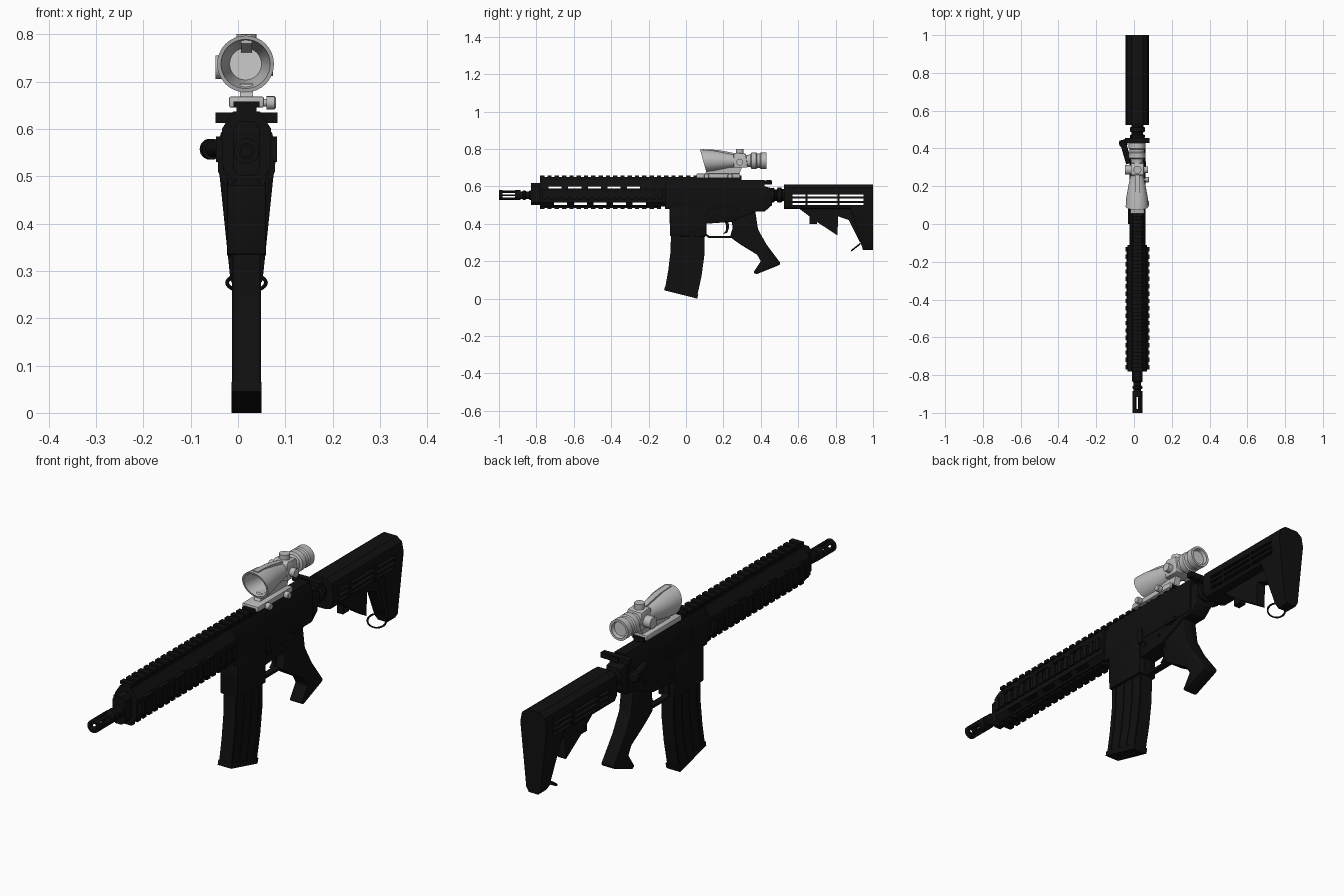
import bpy, bmesh, math
from mathutils import Matrix, Vector

cube = bpy.data.objects.get("Cube")
if cube:
    bpy.data.objects.remove(cube, do_unlink=True)

CX = 0.018      # centre line of the body
BZ = 0.553      # bore height
made = []


def material(name, value):
    m = bpy.data.materials.new(name)
    m.use_nodes = True
    m.diffuse_color = (value, value, value, 1)
    m.node_tree.nodes["Principled BSDF"].inputs["Base Color"].default_value = m.diffuse_color
    return m


BLACK = material("matte black", 0.005)
GREY = material("light grey", 0.5)
GLASS = material("pale glass", 0.6)


def finish(name, bm, mat):
    bmesh.ops.remove_doubles(bm, verts=bm.verts, dist=1e-5)
    bmesh.ops.recalc_face_normals(bm, faces=bm.faces)
    me = bpy.data.meshes.new(name)
    bm.to_mesh(me)
    bm.free()
    me.materials.append(mat)
    ob = bpy.data.objects.new(name, me)
    bpy.context.collection.objects.link(ob)
    made.append(ob)
    return ob


def boxes(name, items, mat=BLACK):
    """Boxes given as x0, x1, y0, y1, z0, z1."""
    bm = bmesh.new()
    for x0, x1, y0, y1, z0, z1 in items:
        mid = Vector((x0 + x1, y0 + y1, z0 + z1)) / 2
        size = Matrix.Diagonal((x1 - x0, y1 - y0, z1 - z0, 1))
        bmesh.ops.create_cube(bm, size=1, matrix=Matrix.Translation(mid) @ size)
    return finish(name, bm, mat)


def extrude(name, pts, to3d, step, mat=BLACK, bevel=0):
    bm = bmesh.new()
    face = bm.faces.new([bm.verts.new(to3d(*p)) for p in pts])
    out = bmesh.ops.extrude_face_region(bm, geom=[face])
    bmesh.ops.translate(bm, verts=[v for v in out["geom"] if isinstance(v, bmesh.types.BMVert)], vec=step)
    if bevel:
        bmesh.ops.bevel(bm, geom=bm.edges[:], offset=bevel, segments=2, profile=0.5, affect='EDGES')
    return finish(name, bm, mat)


def side_profile(name, pts, half, mat=BLACK, bevel=0, cx=CX):
    return extrude(name, pts, lambda y, z: (cx - half, y, z), (2 * half, 0, 0), mat, bevel)


def end_profile(name, half_pts, y0, y1, mat=BLACK):
    pts = [(CX + w, z) for w, z in half_pts] + [(CX - w, z) for w, z in reversed(half_pts)]
    return extrude(name, pts, lambda x, z: (x, y0, z), (0, y1 - y0, 0), mat)


def lathe(name, prof, origin=(CX, 0, BZ), axis='Y', mat=BLACK, n=28, closed=False):
    """Spin (distance along axis, radius) points round the axis."""
    bm = bmesh.new()
    rings = []
    for d, r in prof:
        ring = []
        for i in range(n):
            a = math.tau * i / n
            c, s = r * math.cos(a), r * math.sin(a)
            off = {'X': (d, c, s), 'Y': (c, d, s), 'Z': (c, s, d)}[axis]
            ring.append(bm.verts.new(Vector(origin) + Vector(off)))
        rings.append(ring)
    for a, b in zip(rings, rings[1:] + rings[:1] if closed else rings[1:]):
        for i in range(n):
            j = (i + 1) % n
            bm.faces.new((a[i], a[j], b[j], b[i]))
    return finish(name, bm, mat)


def rod(name, d0, d1, r, origin, axis='X', mat=BLACK, n=20):
    return lathe(name, [(d0, 0), (d0, r), (d1, r), (d1, 0)], origin, axis, mat, n)


def cut(ob, items):
    cutter = boxes("slot_cutter", items)
    made.remove(cutter)
    cutter.hide_render = True
    mod = ob.modifiers.new("slots", 'BOOLEAN')
    mod.operation, mod.solver, mod.object = 'DIFFERENCE', 'EXACT', cutter
    bpy.context.view_layer.objects.active = ob
    bpy.ops.object.modifier_apply(modifier=mod.name)
    bpy.data.objects.remove(cutter, do_unlink=True)


# Barrel and muzzle device: two collars joined by six bars
lathe("barrel", [(-0.91, 0.012), (-0.91, 0.02), (-0.875, 0.02), (-0.87, 0.026), (-0.86, 0.026), (-0.855, 0.02),
                 (-0.84, 0.02), (-0.835, 0.026), (-0.82, 0.026), (-0.815, 0.02), (-0.1, 0.02), (-0.1, 0)])
for i, (a, b) in enumerate([(-1, -0.98), (-0.915, -0.885)]):
    lathe(f"muzzle_collar_{i}", [(a, 0.016), (a, 0.027), (b, 0.027), (b, 0.016)], closed=True)
for i in range(6):
    bar = boxes(f"muzzle_bar_{i}", [(0.017, 0.0265, -0.99, -0.9, -0.005, 0.005)])
    bar.data.transform(Matrix.Translation((CX, 0, BZ)) @ Matrix.Rotation(i * math.tau / 6, 4, 'Y'))
end_profile("front_block", [(0.015, 0.5), (0.028, 0.515), (0.028, 0.6), (0.015, 0.617)], -0.83, -0.77)

# Handguard with through slots
guard = end_profile("handguard", [(0.03, 0.492), (0.05, 0.515), (0.052, 0.6), (0.028, 0.637)], -0.78, -0.11)
slots = []
for i in range(5):
    for z, shift in ((0.594, 0), (0.507, 0.03)):
        y = -0.735 + 0.105 * i + shift
        slots.append((CX - 0.1, CX + 0.1, y, y + 0.07, z - 0.006, z + 0.006))
cut(guard, slots)

# Toothed rails on four sides
PITCH = 0.039


def rail(name, y0, count, x0, x1, z0, z1, base):
    teeth = [(x0, x1, y0 + i * PITCH, y0 + i * PITCH + 0.023, z0, z1) for i in range(count)]
    boxes(name + "_teeth", teeth)
    boxes(name + "_base", [base[:2] + (y0, y0 + count * PITCH - 0.016) + base[2:]])


rail("top_rail", -0.78, 28, CX - 0.027, CX + 0.027, 0.645, 0.658, (CX - 0.021, CX + 0.021, 0.625, 0.65))
rail("bottom_rail", -0.78, 17, CX - 0.027, CX + 0.027, 0.48, 0.49, (CX - 0.021, CX + 0.021, 0.485, 0.5))
for side, s in (("left", 1), ("right", -1)):
    a, b = sorted((CX + s * 0.056, CX + s * 0.064))
    c, d = sorted((CX + s * 0.045, CX + s * 0.059))
    rail(side + "_rail", -0.77, 17, a, b, 0.53, 0.584, (c, d, 0.537, 0.577))

# Receiver
end_profile("upper_receiver", [(0.038, 0.48), (0.042, 0.5), (0.042, 0.59), (0.024, 0.635)], -0.112, 0.42)
side_profile("lower_receiver", [(-0.088, 0.5), (-0.088, 0.4), (0.1, 0.4), (0.24, 0.41), (0.37, 0.465), (0.42, 0.465),
                                (0.46, 0.5), (0.46, 0.59), (0.42, 0.6), (0.4, 0.52)], 0.036, bevel=0.003)
side_profile("magazine_well", [(-0.088, 0.49), (-0.086, 0.335), (0.105, 0.33), (0.105, 0.49)], 0.041, bevel=0.004)
boxes("ejection_cover", [(CX - 0.049, CX - 0.04, 0.0, 0.17, 0.53, 0.585)])
boxes("charging_handle", [(-0.048, 0.083, 0.43, 0.455, 0.612, 0.635), (CX - 0.02, CX + 0.02, 0.3, 0.46, 0.61, 0.632)])
assist = lathe("forward_assist", [(-0.13, 0), (-0.13, 0.016), (-0.03, 0.016), (-0.03, 0.022), (-0.008, 0.022),
                                  (0, 0.015), (0, 0)], (0, 0, 0))
assist.data.transform(Matrix.Translation((-0.062, 0.445, 0.557)) @ Matrix.Rotation(math.radians(16), 4, 'Z'))
for i, (y, z, r) in enumerate([(-0.06, 0.47, 0.008), (0.13, 0.45, 0.012), (0.22, 0.45, 0.006), (0.3, 0.48, 0.013),
                               (0.38, 0.5, 0.009)]):
    rod(f"receiver_pin_{i}", -0.041, 0.041, r, (CX, y, z))
boxes("selector_lever", [(CX + 0.036, CX + 0.046, 0.27, 0.33, 0.474, 0.488)])
boxes("bolt_catch", [(CX + 0.036, CX + 0.047, 0.1, 0.125, 0.46, 0.52)])

# Trigger group and grip
side_profile("trigger_guard", [(0.1, 0.34), (0.12, 0.325), (0.25, 0.325), (0.25, 0.335), (0.125, 0.335),
                               (0.11, 0.345), (0.11, 0.42), (0.1, 0.42)], 0.013)
side_profile("trigger", [(0.2, 0.43), (0.215, 0.39), (0.212, 0.36), (0.195, 0.345), (0.22, 0.352), (0.229, 0.375),
                         (0.228, 0.43)], 0.008)
side_profile("pistol_grip", [(0.24, 0.43), (0.25, 0.38), (0.235, 0.33), (0.29, 0.29), (0.38, 0.235), (0.4, 0.2),
                             (0.36, 0.14), (0.375, 0.13), (0.5, 0.18), (0.505, 0.19), (0.43, 0.29), (0.385, 0.37),
                             (0.37, 0.47)] , 0.03, bevel=0.006)

# Curved magazine with raised ribs
FRONT = [(-0.08, 0.36), (-0.083, 0.25), (-0.095, 0.15), (-0.113, 0.05)]
BACK = [(0.1, 0.36), (0.098, 0.23), (0.083, 0.12), (0.06, 0.015)]


def magazine_strip(name, t0, t1, half):
    def edge(t):
        return [tuple(Vector(f).lerp(Vector(b), t)) for f, b in zip(FRONT, BACK)]
    side_profile(name, edge(t0) + edge(t1)[::-1], half)


magazine_strip("magazine", 0, 1, 0.028)
for i, t in enumerate((0.02, 0.3, 0.58, 0.86)):
    magazine_strip(f"magazine_rib_{i}", t, t + 0.12, 0.031)
side_profile("magazine_base", [(-0.112, 0.065), (-0.117, 0.045), (0.06, 0.0), (0.066, 0.022)], 0.032)

# Buffer tube and stock
lathe("buffer_tube", [(0.45, 0), (0.45, 0.038), (0.47, 0.04), (0.475, 0.03), (0.485, 0.03), (0.49, 0.04),
                      (0.51, 0.04), (0.515, 0.032), (0.56, 0.032), (0.56, 0)])
body = end_profile("stock_body", [(0.025, 0.478), (0.05, 0.485), (0.06, 0.51), (0.062, 0.56), (0.054, 0.592),
                                  (0.03, 0.61)], 0.525, 0.95)
butt = end_profile("stock_butt", [(0.022, 0.26), (0.034, 0.28), (0.062, 0.55), (0.054, 0.592), (0.03, 0.61)], 0, 1)
for v in butt.data.vertices:
    if v.co.y < 0.5:
        v.co.y = 0.94 - (v.co.z - 0.28) * 0.3
windows = [(CX - 0.1, CX + 0.1, a, b, z - 0.006, z + 0.006)
           for z in (0.506, 0.529, 0.552) for a, b in ((0.57, 0.64), (0.65, 0.81), (0.82, 0.95))]
cut(body, windows)
cut(butt, windows)
side_profile("stock_web", [(0.6, 0.485), (0.62, 0.47), (0.7, 0.41), (0.81, 0.338), (0.813, 0.44), (0.87, 0.42),
                           (0.93, 0.3), (0.95, 0.3), (0.95, 0.485)], 0.02)
boxes("stock_latch", [(CX - 0.014, CX + 0.014, 0.66, 0.7, 0.4, 0.46)])
bpy.ops.mesh.primitive_torus_add(major_radius=1, minor_radius=0.1, major_segments=28, minor_segments=8)
ring = bpy.context.object
ring.name = "sling_ring"
ring.data.transform(Matrix.Translation((CX, 0.908, 0.275)) @ Matrix.Rotation(math.radians(38), 4, 'X')
                    @ Matrix.Diagonal((0.041, 0.03, 0.04, 1)))
ring.data.materials.append(BLACK)
made.append(ring)

# Scope: slanted objective hood, tapered body, eyepiece
SZ = 0.737
scope = lathe("scope_body", [(0.2, 0.033), (0.12, 0.047), (0.08, 0.052), (0.08, 0.06), (0.14, 0.057), (0.2, 0.046),
                             (0.25, 0.036), (0.32, 0.03), (0.345, 0.034), (0.35, 0.044), (0.375, 0.044),
                             (0.38, 0.039), (0.395, 0.039), (0.4, 0.044), (0.43, 0.044), (0.43, 0.034),
                             (0.415, 0.03)], (CX - 0.002, 0, SZ), mat=GREY, n=32)
for v in scope.data.vertices:
    if v.co.y < 0.1:
        v.co.y += (0.797 - v.co.z) * 0.28 - 0.005
rod("front_lens", 0.196, 0.2, 0.034, (CX - 0.002, 0, SZ), 'Y', GLASS, 32)
rod("rear_lens", 0.412, 0.416, 0.031, (CX - 0.002, 0, SZ), 'Y', GLASS, 32)
side_profile("scope_fin", [(0.09, 0.78), (0.09, 0.799), (0.17, 0.795), (0.26, 0.778), (0.26, 0.75)], 0.012, GREY)
side_profile("turret_block", [(0.255, 0.7), (0.255, 0.77), (0.265, 0.78), (0.32, 0.775), (0.33, 0.7)], 0.034, GREY,
             0.004)
rod("top_turret", 0.77, 0.8, 0.021, (CX, 0.287, 0), 'Z', GREY)
rod("right_turret", -0.048, 0, 0.025, (0, 0.287, 0.73), 'X', GREY)
rod("left_turret", 0.04, 0.074, 0.018, (0, 0.287, 0.73), 'X', GREY)
side_profile("scope_foot", [(0.1, 0.665), (0.12, 0.695), (0.3, 0.705), (0.285, 0.665)], 0.014, GREY)
side_profile("scope_mount", [(0.055, 0.645), (0.055, 0.668), (0.29, 0.668), (0.29, 0.645)], 0.037, GREY, 0.004)
for i, y in enumerate((0.11, 0.235)):
    lathe(f"mount_knob_{i}", [(0.03, 0.008), (0.06, 0.008), (0.06, 0.014), (0.077, 0.014), (0.08, 0.011), (0.08, 0)],
          (0, y, 0.655), 'X', GREY, 16)

# Soft shading with crisp edges
bpy.ops.object.select_all(action='DESELECT')
for ob in made:
    ob.select_set(True)
bpy.context.view_layer.objects.active = made[0]
bpy.ops.object.shade_smooth_by_angle(angle=math.radians(30))
